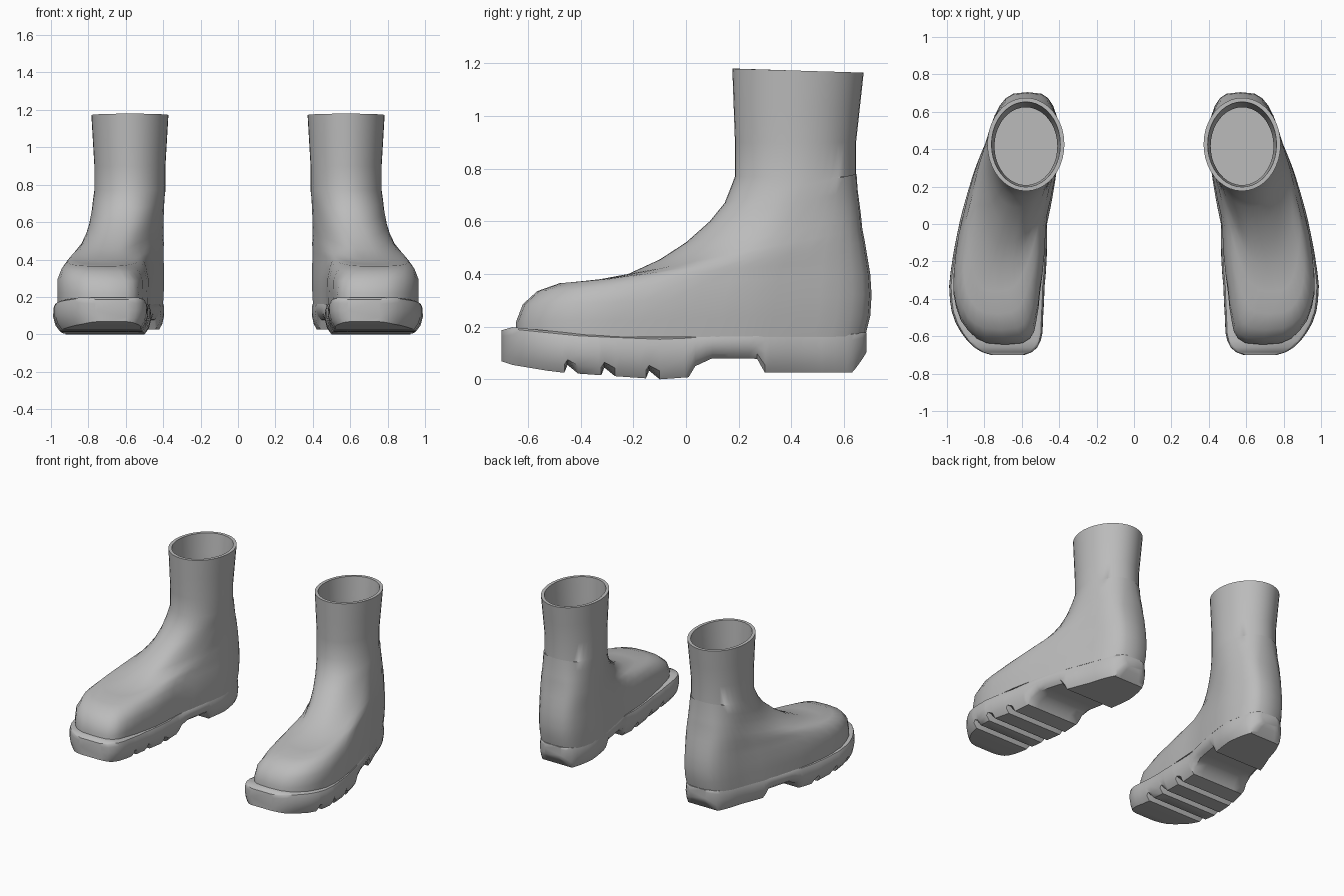
import bpy, math

if "Cube" in bpy.data.objects:
    bpy.data.objects.remove(bpy.data.objects["Cube"])

grey = bpy.data.materials.new("boot grey")
grey.diffuse_color = (0.5, 0.5, 0.5, 1)
grey.use_nodes = True
grey.node_tree.nodes["Principled BSDF"].inputs["Base Color"].default_value = grey.diffuse_color


def lookup(table, y):
    """Piecewise linear lookup in a list of (key, value)."""
    if y <= table[0][0]:
        return table[0][1]
    for (a, va), (b, vb) in zip(table, table[1:]):
        if y <= b:
            return va + (vb - va) * (y - a) / (b - a)
    return table[-1][1]


def clamp(v):
    return max(0, min(1, v))


def loft(name, rings, angle):
    """Skin equal point rings, cap both ends, mirror for the pair."""
    n = len(rings[0])
    verts = [p for r in rings for p in r]
    faces = [(i * n + j, i * n + (j + 1) % n, (i + 1) * n + (j + 1) % n, (i + 1) * n + j)
             for i in range(len(rings) - 1) for j in range(n)]
    last = (len(rings) - 1) * n
    faces += [tuple(reversed(range(n))), tuple(range(last, last + n))]
    mesh = bpy.data.meshes.new(name)
    mesh.from_pydata(verts, [], faces)
    mesh.materials.append(grey)
    ob = bpy.data.objects.new(name, mesh)
    bpy.context.collection.objects.link(ob)
    bpy.ops.object.select_all(action='DESELECT')
    ob.select_set(True)
    bpy.context.view_layer.objects.active = ob
    bpy.ops.object.mode_set(mode='EDIT')
    bpy.ops.mesh.select_all(action='SELECT')
    bpy.ops.mesh.normals_make_consistent(inside=False)
    bpy.ops.object.mode_set(mode='OBJECT')
    bpy.ops.object.shade_smooth_by_angle(angle=math.radians(angle))
    ob.modifiers.new("pair", 'MIRROR').use_mirror_merge = False


# centre line of the foot: (y, x)
AXIS = [(-.7, .675), (-.5, .728), (-.35, .735), (0, .70), (.3, .63), (.45, .59), (.7, .57)]
SEG = 40


def upper_ring(yf, zf, yb, zb, wf):
    """Tilted egg from a front point to a back point; turns into an ellipse up the shaft."""
    k = clamp((.77 - zf) / .4)                      # 1 = foot, 0 = shaft
    wm = .19 + .035 * clamp((.42 - zf) / .14)
    wb = .19 + .04 * k
    if k == 0:
        wm = wb = wf
    ring = []
    for j in range(SEG):
        a = 2 * math.pi * j / SEG
        t, s = (1 - math.cos(a)) / 2, math.sin(a)
        y = yf + (yb - yf) * t
        w = lookup([(0, wf), (.5, wm), (1, wb)], t)
        x = .578 + k * (lookup(AXIS, y) - .578)
        x += math.copysign(abs(s) ** (1 - .4 * k), s) * w
        ring.append((x, y, zf + (zb - zf) * t))
    return ring


# foot, instep and ankle: front y, front z, back y, back z, front half width
FOOT = [
    (-.645, .16, .68, .16, .285),
    (-.645, .22, .70, .24, .29),
    (-.62, .285, .705, .32, .29),
    (-.565, .335, .70, .40, .265),
    (-.48, .365, .69, .46, .22),
    (-.36, .374, .68, .52, .18),
    (-.22, .40, .67, .57, .15),
    (-.10, .455, .665, .62, .14),
    (0, .52, .66, .66, .14),
    (.09, .60, .652, .72, .155),
    (.147, .67, .648, .78, .175),
]
rings = [upper_ring(*r) for r in FOOT]


def shaft_ring(z, inset):
    """Straight shaft that flares a little to a slightly tilted rim."""
    f = clamp((z - .9) / .28)
    return upper_ring(.186 - .01 * f + inset, z, .646 + .029 * f - inset, z - .015 * f,
                      .19 + .016 * f - inset)


rings += [shaft_ring(z, 0) for z in (.77, .9, 1.04, 1.18)]
# lining back down inside, kept elliptical to the insole
rings += [shaft_ring(z, .022) for z in (1.18, 1.04, .9, .78)]
rings += [[(x, y, z) for x, y, _ in rings[-1]] for z in (.5, .22)]
loft("boot_upper", rings, 50)

# sole top and bottom: (y, z)
TOP = [(-.705, .185), (-.66, .198), (-.4, .172), (-.1, .16), (.4, .18), (.69, .178)]
BOTTOM = [(-.705, .07), (-.66, .055), (-.5, .028), (-.1, 0), (.01, .008), (.035, .05),
          (.1, .08), (.27, .078), (.3, .025), (.63, .025), (.66, .06), (.69, .11)]
GROOVES = [-.45, -.31, -.14]


def sole_ring(y):
    t = (y + .705) / 1.397
    w = (2 * math.sqrt(t * (1 - t))) ** .6 * lookup([(0, .32), (.5, .235), (1, .23)], t)
    c, top, bot = lookup(AXIS, y), lookup(TOP, y), lookup(BOTTOM, y)
    cut = .05 if y in GROOVES else 0                # tread groove
    h = top - bot
    half = [(.55, bot + cut * .6), (.86, bot + cut), (.95, bot + max(.2 * h, cut)),
            (1, bot + .5 * h), (.995, bot + .8 * h), (.96, bot + .95 * h), (.88, top)]
    return [(c + u * w, y, z) for u, z in half + [(-u, z) for u, z in reversed(half)]]


# stations are denser at toe and heel, plus tread and arch edges
stations = {-.007 - .698 * math.cos(.12 + i * (math.pi - .24) / 24) for i in range(25)}
stations |= {y for y, _ in BOTTOM if -.2 < y < .65}
stations = {y for y in stations if all(not -.02 < y - g < .05 for g in GROOVES)}
for g in GROOVES:
    stations |= {g - .012, g, g + .04}
loft("boot_sole", [sole_ring(y) for y in sorted(stations)], 40)
